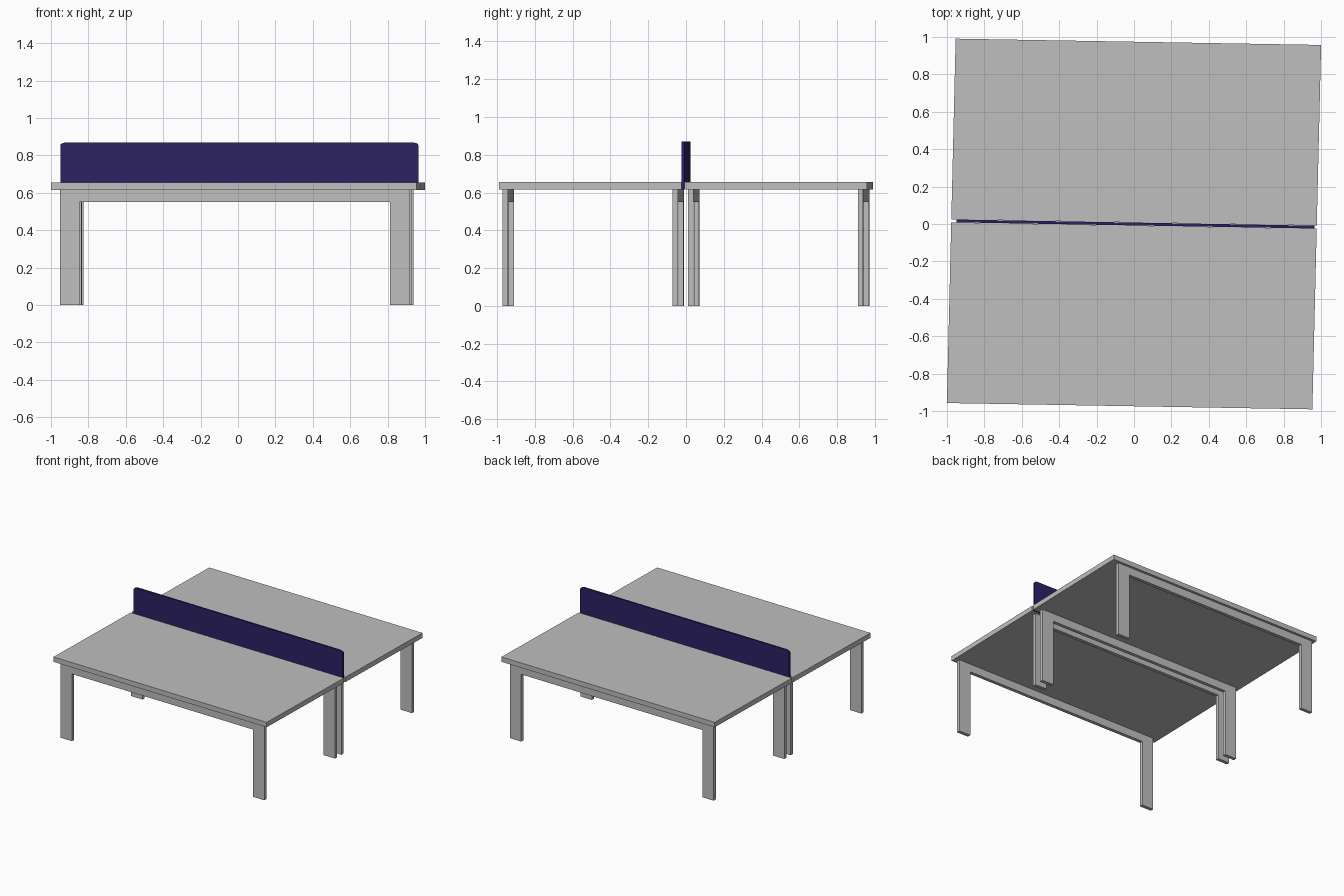
import bpy
import math
from mathutils import Matrix

cube = bpy.data.objects.get("Cube")
if cube:
    bpy.data.objects.remove(cube, do_unlink=True)


def make_material(name, colour):
    mat = bpy.data.materials.new(name)
    mat.use_nodes = True
    mat.diffuse_color = colour
    mat.node_tree.nodes["Principled BSDF"].inputs["Base Color"].default_value = colour
    return mat


grey = make_material("light grey", (0.52, 0.52, 0.52, 1))
purple = make_material("dark purple", (0.025, 0.015, 0.127, 1))

# The desk stands slightly turned; x_skew shifts parts sideways with depth
TURN = -0.0172


def skew(x_skew):
    m = Matrix.Identity(4)
    m[0][1] = x_skew
    m[1][0] = TURN
    return m


def extrude_profile(name, profile, y, thickness, mat, x_skew, x=0.0):
    """Upright x-z outline given thickness along y."""
    n = len(profile)
    verts = [(px + x, y + s * thickness / 2, pz) for s in (-1, 1) for px, pz in profile]
    faces = [list(range(n)), list(range(2 * n - 1, n - 1, -1))]
    faces += [[i, i + n, (i + 1) % n + n, (i + 1) % n] for i in range(n)]
    mesh = bpy.data.meshes.new(name)
    mesh.from_pydata(verts, [], faces)
    mesh.transform(skew(x_skew))
    mesh.materials.append(mat)
    obj = bpy.data.objects.new(name, mesh)
    bpy.context.collection.objects.link(obj)
    return obj


TOP, UNDER, BEAM = 0.655, 0.615, 0.55
slab = [(-0.977, UNDER), (0.977, UNDER), (0.977, TOP), (-0.977, TOP)]

# Leg frame: two flat legs joined by a top beam
right_half = [(0.83, BEAM), (0.83, 0), (0.934, 0), (0.934, UNDER)]
frame = right_half + [(-x, z) for x, z in reversed(right_half)]

for side, label in ((-1, "front"), (1, "back")):
    extrude_profile(label + "_tabletop", slab, side * 0.491, 0.966, grey, 0.024)
    extrude_profile(label + "_outer_leg_frame", frame, side * 0.94, 0.028, grey, 0.011, -0.006)
    extrude_profile(label + "_inner_leg_frame", frame, side * 0.041, 0.028, grey, 0.011, -0.006)

# Divider screen with rounded top corners
corner = []
for i in range(7):
    a = math.radians(15 * i)
    corner.append((0.917 + 0.04 * math.cos(a), 0.855 + 0.015 * math.sin(a)))
half = [(0.957, UNDER)] + corner
screen = half + [(-x, z) for x, z in reversed(half)]
extrude_profile("divider_screen", screen, 0, 0.015, purple, 0.024, 0.007)
